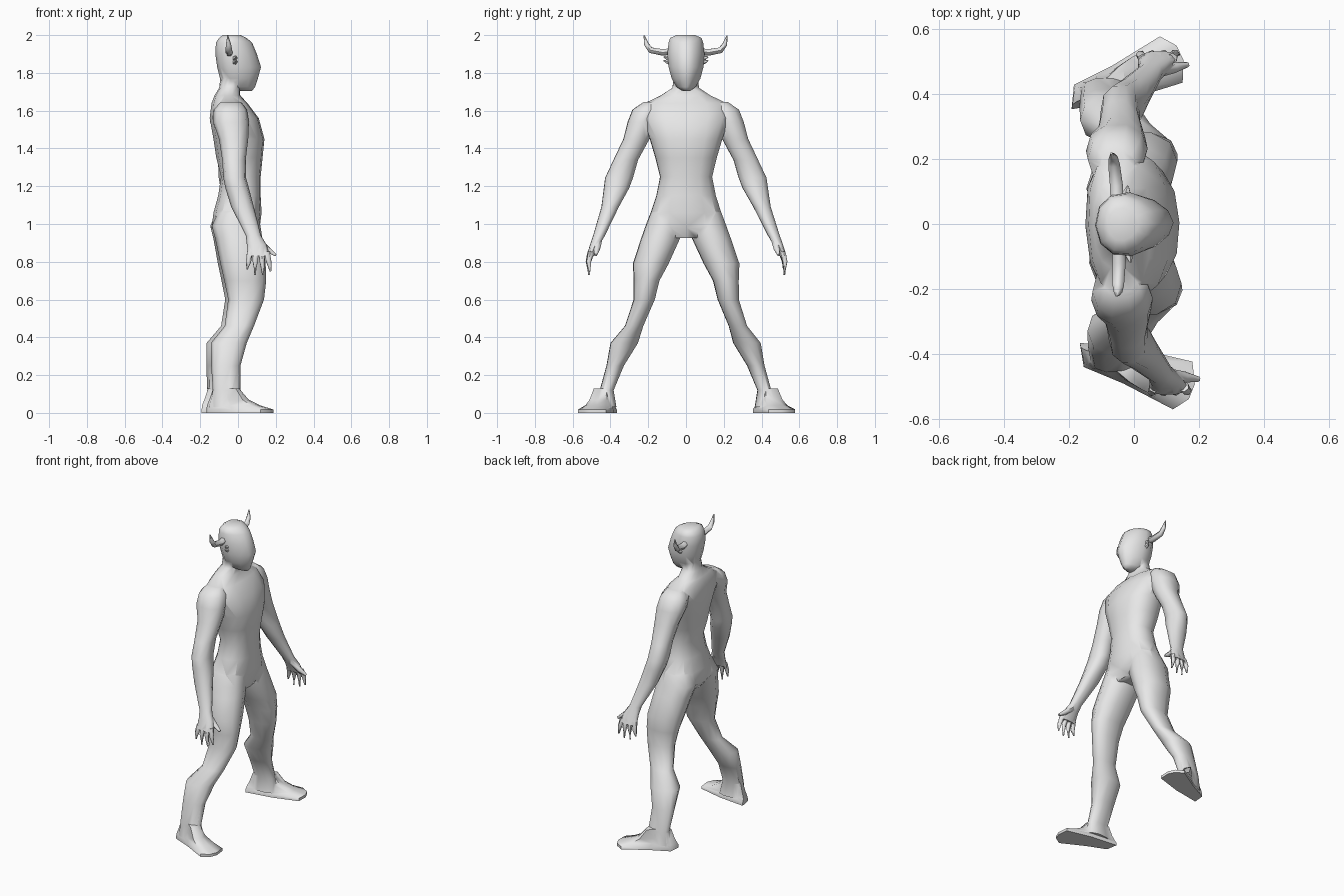
import bpy, bmesh, math
from mathutils import Vector, Matrix

skin = bpy.data.materials.new("pale grey")
skin.diffuse_color = (0.8, 0.8, 0.8, 1)


def skin_rings(name, rings):
    """Closed mesh through a list of equal-length rings of points."""
    bm = bmesh.new()
    loops = [[bm.verts.new(p) for p in r] for r in rings]
    n = len(loops[0])
    for a, b in zip(loops, loops[1:]):
        for i in range(n):
            j = (i + 1) % n
            bm.faces.new((a[i], a[j], b[j], b[i]))
    bm.faces.new(loops[0])
    bm.faces.new(loops[-1])
    bmesh.ops.recalc_face_normals(bm, faces=bm.faces)
    me = bpy.data.meshes.new(name)
    bm.to_mesh(me)
    bm.free()
    me.materials.append(skin)
    ob = bpy.data.objects.new(name, me)
    bpy.context.collection.objects.link(ob)
    return ob


def loft(name, sections, n=10, side=1, power=0.9, egg=0.0):
    """Horizontal rings (z, x0, x1, y0, y1)."""
    rings = []
    for z, x0, x1, y0, y1 in sections:
        ring = []
        for i in range(n):
            u = 2 * math.pi * i / n
            c, s = math.cos(u), math.sin(u)
            c = math.copysign(abs(c) ** power, c)
            s = math.copysign(abs(s) ** power, s) * (1 - egg * c)
            ring.append(((x0 + x1) / 2 + c * (x1 - x0) / 2,
                         side * ((y0 + y1) / 2 + s * (y1 - y0) / 2), z))
        rings.append(ring)
    return skin_rings(name, rings)


def tube(name, pts, radii, n=6, side=1):
    """Tapered tube along points."""
    pts = [Vector((x, y * side, z)) for x, y, z in pts]
    rings = []
    for k, (p, r) in enumerate(zip(pts, radii)):
        d = pts[min(k + 1, len(pts) - 1)] - pts[max(k - 1, 0)]
        q = d.to_track_quat('Z', 'Y')
        rings.append([p + q @ Vector((r * math.cos(2 * math.pi * i / n),
                                      r * math.sin(2 * math.pi * i / n), 0)) for i in range(n)])
    return skin_rings(name, rings)


SOLE = [(-0.18, 0.36), (-0.17, 0.435), (-0.05, 0.49), (0.10, 0.575),
        (0.15, 0.545), (0.17, 0.50), (0.165, 0.43), (0.0, 0.385)]


def foot(side):
    """Footprint drawn in towards the ankle as it rises."""
    cx, cy, rings = -0.08, 0.415, []
    for z, front, back, wide in ((0, 1, 1, 1), (0.018, 1, 1, 1), (0.04, 0.72, 0.97, 0.75),
                                 (0.07, 0.48, 0.85, 0.6), (0.13, 0.28, 0.65, 0.45)):
        rings.append([(cx + (x - cx) * (front if x > cx else back),
                       side * (cy + (y - cy) * wide), z) for x, y in SOLE])
    return skin_rings("foot", rings)


# torso with neck
body = loft("body", [
    (0.925, -0.10, 0.09, -0.11, 0.11), (0.98, -0.14, 0.115, -0.19, 0.19),
    (1.06, -0.13, 0.125, -0.19, 0.19), (1.15, -0.105, 0.12, -0.16, 0.16),
    (1.25, -0.09, 0.12, -0.14, 0.14), (1.35, -0.115, 0.13, -0.165, 0.165),
    (1.45, -0.13, 0.14, -0.195, 0.195), (1.56, -0.15, 0.11, -0.235, 0.235),
    (1.64, -0.14, 0.05, -0.22, 0.22), (1.68, -0.125, 0.012, -0.135, 0.135),
    (1.72, -0.10, 0.01, -0.072, 0.072), (1.80, -0.09, 0.02, -0.06, 0.06)], n=14, power=0.85)

parts = []
# head
parts.append(loft("head", [
    (1.705, 0.0, 0.075, -0.02, 0.02), (1.725, -0.07, 0.09, -0.05, 0.05),
    (1.77, -0.095, 0.105, -0.076, 0.076), (1.83, -0.11, 0.122, -0.092, 0.092),
    (1.90, -0.12, 0.10, -0.098, 0.098), (1.96, -0.117, 0.075, -0.092, 0.092),
    (1.985, -0.10, 0.045, -0.083, 0.083), (2.0, -0.08, 0.015, -0.05, 0.05)],
    n=12, power=1.0, egg=0.2))

for s in (1, -1):
    # leg
    parts.append(loft("leg", [
        (1.12, -0.08, 0.09, 0.03, 0.15), (1.06, -0.11, 0.10, 0.02, 0.19),
        (0.99, -0.143, 0.115, 0.01, 0.217),
        (0.92, -0.125, 0.125, 0.03, 0.242), (0.79, -0.10, 0.14, 0.09, 0.285),
        (0.70, -0.08, 0.142, 0.14, 0.28), (0.60, -0.06, 0.13, 0.165, 0.28),
        (0.46, -0.08, 0.075, 0.225, 0.325), (0.37, -0.155, 0.035, 0.25, 0.40),
        (0.25, -0.155, 0.0, 0.325, 0.42), (0.12, -0.148, 0.0, 0.38, 0.455),
        (0.03, -0.16, 0.02, 0.365, 0.46)], side=s))
    parts.append(foot(s))
    # arm with palm
    parts.append(loft("arm", [
        (1.645, -0.10, 0.01, 0.16, 0.225), (1.605, -0.135, 0.04, 0.12, 0.285),
        (1.54, -0.14, 0.05, 0.15, 0.31), (1.45, -0.11, 0.045, 0.19, 0.333),
        (1.34, -0.095, 0.03, 0.25, 0.385), (1.245, -0.09, 0.03, 0.277, 0.43),
        (1.19, -0.08, 0.045, 0.298, 0.437), (1.09, -0.05, 0.07, 0.355, 0.45),
        (0.94, 0.025, 0.105, 0.43, 0.495), (0.89, 0.03, 0.135, 0.46, 0.512),
        (0.83, 0.03, 0.15, 0.49, 0.53)], side=s))
    # fingers and thumb
    for x0, x1, z1 in ((0.045, 0.03, 0.76), (0.075, 0.072, 0.73),
                       (0.105, 0.115, 0.73), (0.135, 0.155, 0.75)):
        parts.append(tube("finger", [(x0, 0.506, 0.85), ((x0 + x1) / 2, 0.52, 0.80),
                                     (x1, 0.517, z1)], [0.017, 0.014, 0.005], side=s))
    parts.append(tube("thumb", [(0.09, 0.47, 0.91), (0.14, 0.477, 0.865),
                                (0.183, 0.485, 0.835)], [0.022, 0.017, 0.008], side=s))

# merge the body parts into one skin
bpy.context.view_layer.objects.active = body
for p in parts:
    m = body.modifiers.new("union", 'BOOLEAN')
    m.operation, m.solver, m.object = 'UNION', 'EXACT', p
    bpy.ops.object.modifier_apply(modifier=m.name)
    bpy.data.objects.remove(p)

# horns and ears
extras = []
for s, label in ((1, "left"), (-1, "right")):
    extras.append(tube(label + "_horn", [(-0.05, 0.07, 1.915), (-0.05, 0.12, 1.908), (-0.055, 0.185, 1.92),
                                         (-0.057, 0.207, 1.95), (-0.062, 0.22, 1.998)],
                       [0.02, 0.02, 0.018, 0.014, 0.003], side=s))
    for z in (1.885, 1.865):
        extras.append(tube(label + "_ear", [(-0.02, 0.08, z - 0.01), (-0.018, 0.10, z - 0.005),
                                            (-0.015, 0.118, z)], [0.016, 0.012, 0.003], n=5, side=s))

# slight twist of the pose, then smooth shading
for ob in [body] + extras:
    ob.data.transform(Matrix.Rotation(math.radians(2), 4, 'Z'))
    ob.select_set(True)
bpy.context.view_layer.objects.active = body
bpy.ops.object.shade_smooth_by_angle(angle=math.radians(60))
